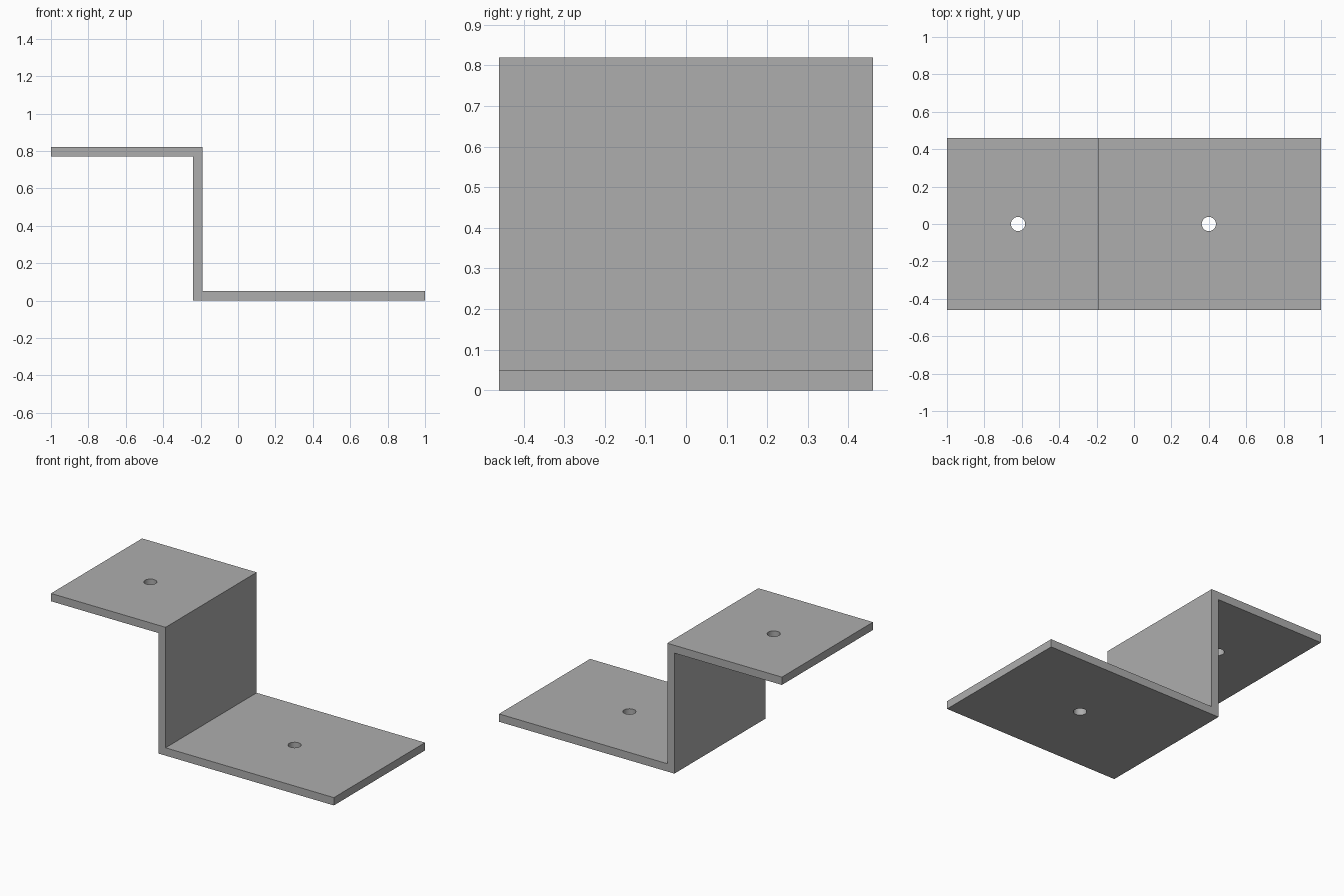
import bpy
import bmesh

cube = bpy.data.objects.get("Cube")
if cube:
    bpy.data.objects.remove(cube, do_unlink=True)

DEPTH = 0.92
THICK = 0.05
HEIGHT = 0.82
HOLE_RADIUS = 0.038

# Plain grey metal
grey = bpy.data.materials.new("grey metal")
grey.use_nodes = True
colour = (0.42, 0.42, 0.42, 1)
grey.diffuse_color = colour
grey.node_tree.nodes["Principled BSDF"].inputs["Base Color"].default_value = colour


def extruded_profile(name, points, depth):
    """Extrude an x-z outline along y, centred on y = 0."""
    bm = bmesh.new()
    face = bm.faces.new([bm.verts.new((x, -depth / 2, z)) for x, z in points])
    result = bmesh.ops.extrude_face_region(bm, geom=[face])
    verts = [v for v in result["geom"] if isinstance(v, bmesh.types.BMVert)]
    bmesh.ops.translate(bm, vec=(0, depth, 0), verts=verts)
    bmesh.ops.recalc_face_normals(bm, faces=bm.faces)
    mesh = bpy.data.meshes.new(name)
    bm.to_mesh(mesh)
    bm.free()
    mesh.materials.append(grey)
    obj = bpy.data.objects.new(name, mesh)
    bpy.context.collection.objects.link(obj)
    return obj


def drill(target, name, x, z):
    """Cut a round vertical hole through a flange."""
    bpy.ops.mesh.primitive_cylinder_add(
        vertices=48, radius=HOLE_RADIUS, depth=THICK * 4, location=(x, 0, z))
    cutter = bpy.context.object
    cutter.name = name
    cutter.data.materials.append(grey)
    cutter.hide_render = True
    cutter.hide_set(True)
    cut = target.modifiers.new(name, "BOOLEAN")
    cut.operation = "DIFFERENCE"
    cut.solver = "EXACT"
    cut.object = cutter
    return cutter


# Z-shaped bracket: upper flange, upright web, lower flange
web_left, web_right = -0.24, -0.19
bracket = extruded_profile("z_bracket", [
    (-1, HEIGHT - THICK), (web_left, HEIGHT - THICK), (web_left, 0), (1, 0),
    (1, THICK), (web_right, THICK), (web_right, HEIGHT), (-1, HEIGHT)], DEPTH)

# One screw hole in each flange
cutters = [drill(bracket, "upper_hole_cutter", -0.62, HEIGHT - THICK / 2),
           drill(bracket, "lower_hole_cutter", 0.40, THICK / 2)]

# Apply the cuts and smooth only the hole walls
bpy.ops.object.select_all(action="DESELECT")
bracket.select_set(True)
bpy.context.view_layer.objects.active = bracket
for modifier in list(bracket.modifiers):
    bpy.ops.object.modifier_apply(modifier=modifier.name)
for cutter in cutters:
    bpy.data.objects.remove(cutter, do_unlink=True)
bpy.ops.object.shade_smooth_by_angle(angle=0.52)
